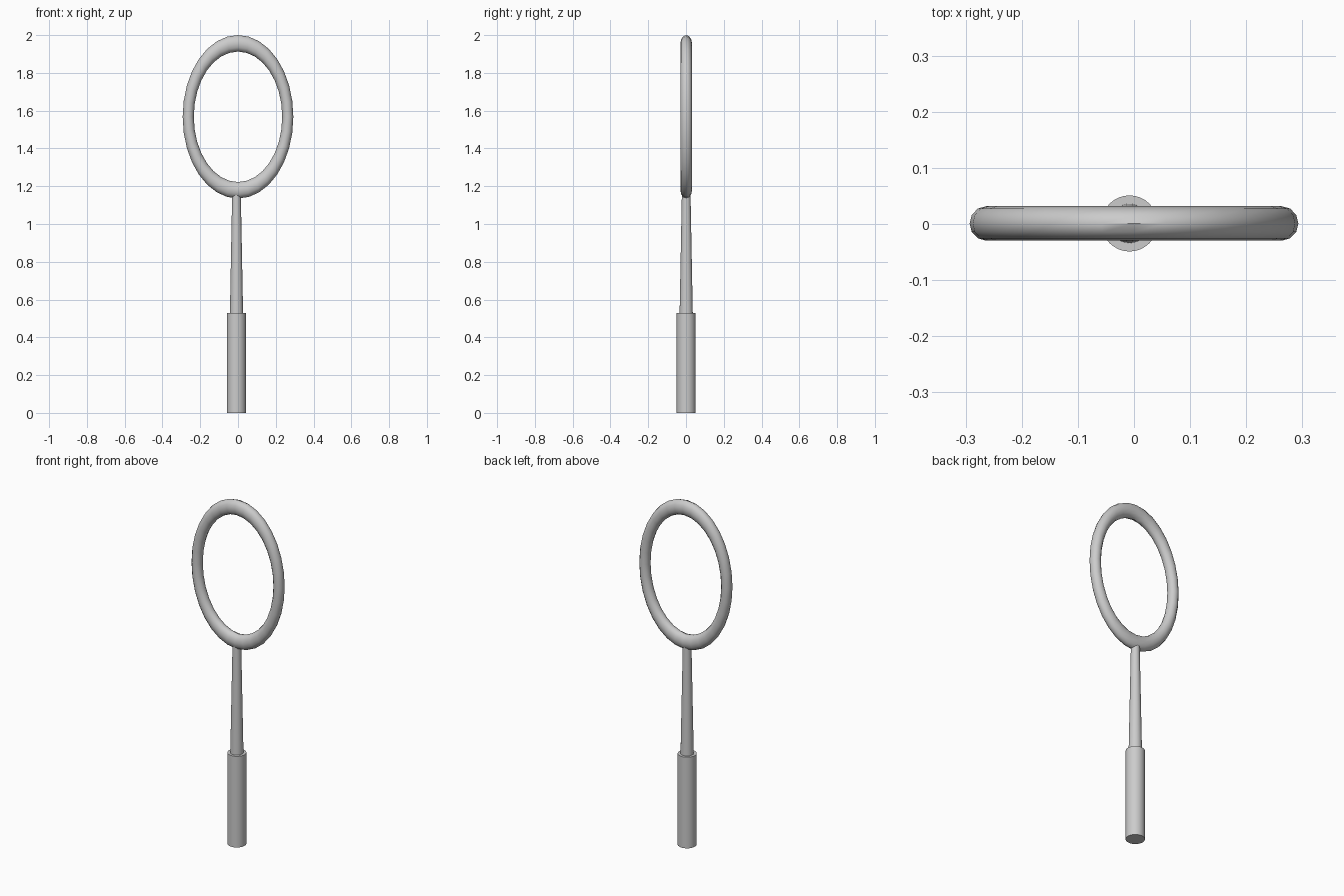
import bpy
from math import radians

if "Cube" in bpy.data.objects:
    bpy.data.objects.remove(bpy.data.objects["Cube"])


def finish(obj, name):
    obj.name = name
    bpy.ops.object.shade_smooth_by_angle(angle=radians(40))


def rod(name, r_bottom, r_top, z0, z1):
    # Upright round rod, tapered when the radii differ
    bpy.ops.mesh.primitive_cone_add(
        vertices=32, radius1=r_bottom, radius2=r_top, depth=z1 - z0,
        location=(-0.008, 0.001, (z0 + z1) / 2))
    finish(bpy.context.object, name)


# Grip and tapered shaft
rod("grip", 0.05, 0.05, 0.0, 0.53)
rod("shaft", 0.035, 0.023, 0.52, 1.155)

# Oval head ring: a torus stood upright and stretched in height
bpy.ops.mesh.primitive_torus_add(
    major_segments=32, minor_segments=12, major_radius=0.2635,
    minor_radius=0.0295, location=(0, 0.001, 1.5675),
    rotation=(radians(90), 0, 0))
ring = bpy.context.object
ring.scale = (1, 1.476, 1.04)
bpy.ops.object.transform_apply(location=False, rotation=True, scale=True)
finish(ring, "head_ring")
